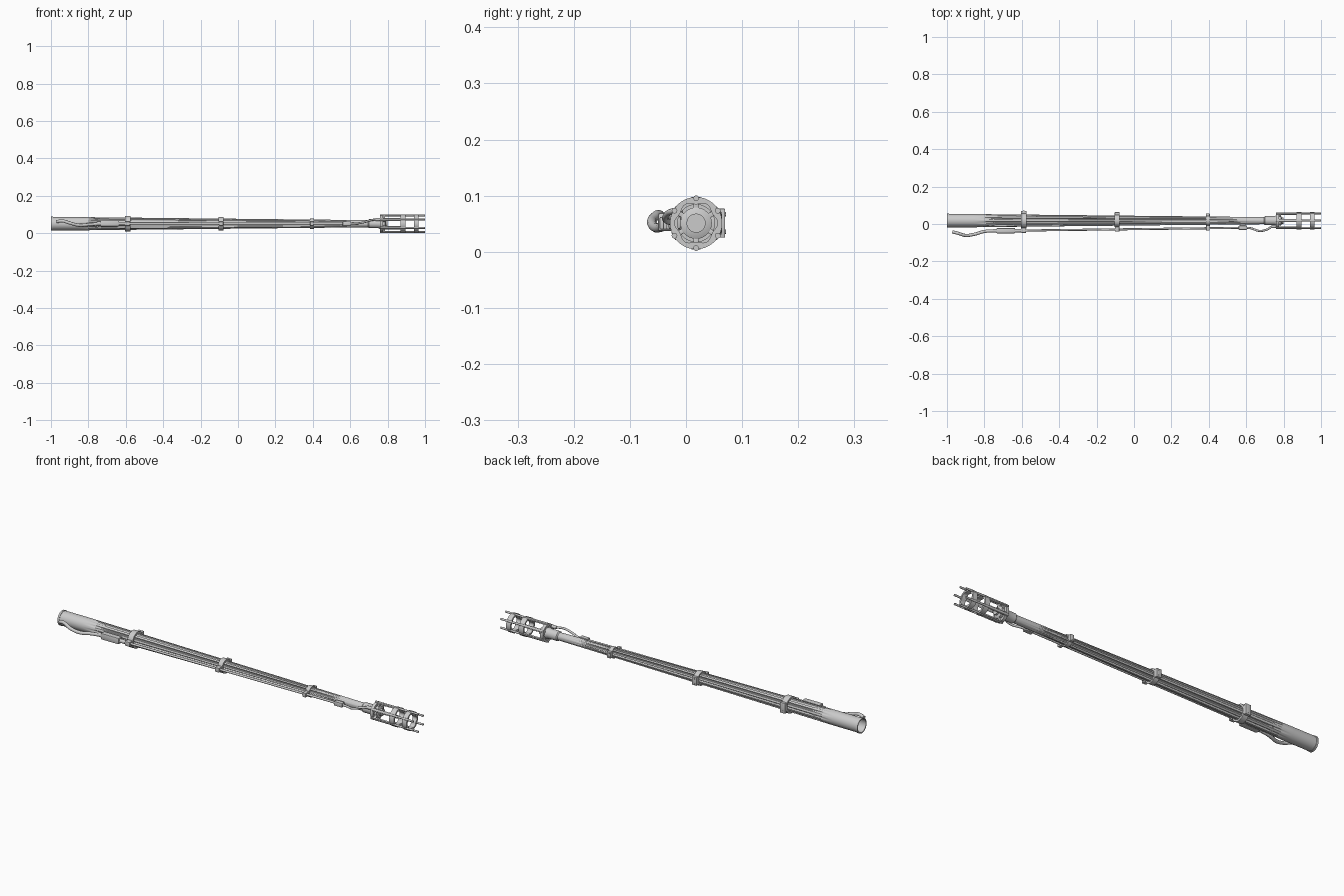
import bpy, bmesh, math
from mathutils import Vector, Matrix

if "Cube" in bpy.data.objects:
    bpy.data.objects.remove(bpy.data.objects["Cube"])

CY, CZ = 0.018, 0.051          # barrel axis
AXIS = Matrix.Translation((0, CY, CZ))


def finish(name, bm, smooth=True):
    bmesh.ops.recalc_face_normals(bm, faces=bm.faces)
    me = bpy.data.meshes.new(name)
    bm.to_mesh(me)
    bm.free()
    ob = bpy.data.objects.new(name, me)
    bpy.context.collection.objects.link(ob)
    if smooth:
        bpy.ops.object.select_all(action='DESELECT')
        ob.select_set(True)
        bpy.context.view_layer.objects.active = ob
        bpy.ops.object.shade_smooth_by_angle(angle=math.radians(35))
    return ob


def lathe(name, profile, sides=48, shape=None, closed=False):
    """Sweep (x, radius) rings around the barrel axis; shape alters the radius."""
    bm = bmesh.new()
    rings = []
    for x, r in profile:
        ring = []
        for i in range(sides):
            a = 2 * math.pi * i / sides
            q = shape(x, r, a) if shape else r
            ring.append(bm.verts.new((x, CY + q * math.cos(a), CZ + q * math.sin(a))))
        rings.append(ring)
    pairs = list(zip(rings, rings[1:]))
    if closed:
        pairs.append((rings[-1], rings[0]))
    for p, q in pairs:
        for i in range(sides):
            j = (i + 1) % sides
            bm.faces.new((p[i], p[j], q[j], q[i]))
    if not closed:
        bm.faces.new(rings[0])
        bm.faces.new(rings[-1])
    return finish(name, bm)


def band(name, x0, x1, r_in, r_out, sides=48, shape=None):
    return lathe(name, [(x0, r_in), (x0, r_out), (x1, r_out), (x1, r_in)], sides, shape, True)


def box(name, centre, size, bevel=0.0, rot=None):
    bm = bmesh.new()
    bmesh.ops.create_cube(bm, size=1.0)
    bmesh.ops.scale(bm, vec=size, verts=bm.verts)
    if bevel:
        bmesh.ops.bevel(bm, geom=bm.edges[:], offset=bevel, segments=2, profile=0.5, affect='EDGES')
    m = Matrix.Translation(centre)
    if rot is not None:
        m = AXIS @ Matrix.Rotation(rot, 4, 'X') @ m
    bm.transform(m)
    return finish(name, bm)


def rod(name, p, q, r, sides=16):
    p, q = Vector(p), Vector(q)
    d = q - p
    bm = bmesh.new()
    bmesh.ops.create_cone(bm, cap_ends=True, segments=sides, radius1=r, radius2=r, depth=d.length)
    bm.transform(Matrix.Translation((p + q) / 2) @ d.to_track_quat('Z', 'Y').to_matrix().to_4x4())
    return finish(name, bm)


def cable(name, points, r):
    cu = bpy.data.curves.new(name, 'CURVE')
    cu.dimensions = '3D'
    cu.bevel_depth = r
    cu.bevel_resolution = 3
    cu.use_fill_caps = True
    sp = cu.splines.new('BEZIER')
    sp.bezier_points.add(len(points) - 1)
    for b, p in zip(sp.bezier_points, points):
        b.co = p
        b.handle_left_type = b.handle_right_type = 'AUTO'
    ob = bpy.data.objects.new(name, cu)
    bpy.context.collection.objects.link(ob)


# fluted tapering barrel with an open breech
def barrel_radius(x):
    if x < -0.85:
        return 0.0355
    return 0.0355 + (0.0185 - 0.0355) * (x + 0.85) / 1.6


def fluted(x, r, a):
    if r < barrel_radius(x) - 0.001 or x < -0.84 or x > 0.62:
        return r
    ramp = min(1, max(0, (x + 0.84) / 0.12)) * min(1, max(0, (0.62 - x) / 0.25))
    groove = max(0, math.cos(10 * a)) ** 0.6
    return r - 0.0065 * ramp * groove


stations = [-0.99, -0.86, -0.84, -0.81, -0.78, -0.75, -0.72, -0.5, -0.25, 0,
            0.2, 0.37, 0.43, 0.5, 0.56, 0.62, 0.7, 0.78]
lathe("barrel", [(-0.7, 0.016), (-0.75, 0.0305), (-1, 0.0325), (-1, 0.0375), (-0.99, 0.0375)]
      + [(x, barrel_radius(x)) for x in stations], 160, fluted)

# clamps around the barrel, each with a rear lug, bolts and a cable clip
for i, (x, w, r, lug) in enumerate([(-0.59, 0.03, 0.0415, 0.052),
                                    (-0.09, 0.026, 0.035, 0.042),
                                    (0.395, 0.02, 0.0275, 0.032)]):
    cable_y = -0.035 + 0.0145 * (x + 0.6) / 1.2
    band(f"clamp_band_{i}", x - w / 2, x + w / 2, r - 0.010, r)
    box(f"clamp_lug_{i}", (x, CY + r + 0.003, CZ), (w, 0.014, lug), 0.0015)
    for s in (-1, 1):
        rod(f"clamp_bolt_{i}_{s}", (x, CY + r, CZ + s * lug * 0.3),
            (x, CY + r + 0.0115, CZ + s * lug * 0.3), 0.004, 6)
    box(f"cable_clip_{i}", (x, (cable_y + CY - r) / 2 - 0.003, CZ),
        (w * 0.9, abs(CY - r - cable_y) + 0.018, 0.022), 0.002)

# muzzle collar and base of the cage
lathe("muzzle_collar", [(0.695, 0.019), (0.70, 0.024), (0.75, 0.024), (0.76, 0.028),
                        (0.785, 0.028), (0.79, 0.017)])
rod("muzzle_plug", (0.78, CY, CZ), (0.80, CY, CZ), 0.017, 32)


# cage rings with a scalloped inside between the rods
def scallop(x, r, a):
    return r - 0.005 * (0.5 - 0.5 * math.cos(6 * a)) if r < 0.04 else r


for i, (x0, x1) in enumerate([(0.868, 0.895), (0.94, 0.965)]):
    band(f"cage_ring_{i}", x0, x1, 0.0385, 0.0465, 72, scallop)
band("cage_base_ring", 0.76, 0.775, 0.033, 0.0445)

# cage rods, flat rails and spokes
for k in range(6):
    a = math.radians(30 + 60 * k)
    y, z = CY + 0.0445 * math.cos(a), CZ + 0.0445 * math.sin(a)
    rod(f"cage_rod_{k}", (0.76, y, z), (1.0, y, z), 0.005)
    box(f"cage_rail_{k}", (0.815, 0.0435, 0), (0.11, 0.007, 0.016), 0.001, a)
    box(f"cage_spoke_{k}", (0.7725, 0.033, 0), (0.025, 0.022, 0.009), 0.001, a)

# cable run along the front side
cable("rear_cable", [(-0.97, -0.042, 0.062), (-0.94, -0.050, 0.066), (-0.90, -0.061, 0.055),
                     (-0.85, -0.054, 0.043), (-0.80, -0.040, 0.046), (-0.73, -0.036, 0.052)], 0.0085)
box("junction_box", (-0.685, -0.036, 0.053), (0.10, 0.028, 0.032), 0.004)
rod("rear_connector", (-0.755, -0.036, 0.052), (-0.73, -0.036, 0.052), 0.0105)
rod("front_connector", (-0.64, -0.036, 0.052), (-0.605, -0.035, 0.052), 0.0095)
rod("cable_tube", (-0.61, -0.035, 0.052), (0.57, -0.0205, 0.052), 0.0055)
box("front_junction", (0.582, -0.020, 0.052), (0.045, 0.022, 0.022), 0.003)
box("front_junction_mount", (0.582, -0.006, 0.052), (0.03, 0.016, 0.012), 0.001)
cable("muzzle_cable", [(0.595, -0.020, 0.052), (0.625, -0.023, 0.052), (0.67, -0.037, 0.058),
                       (0.71, -0.030, 0.070), (0.74, -0.014, 0.073), (0.775, -0.012, 0.072)], 0.0055)
rod("muzzle_cable_plug", (0.735, -0.014, 0.073), (0.765, -0.013, 0.073), 0.008)
